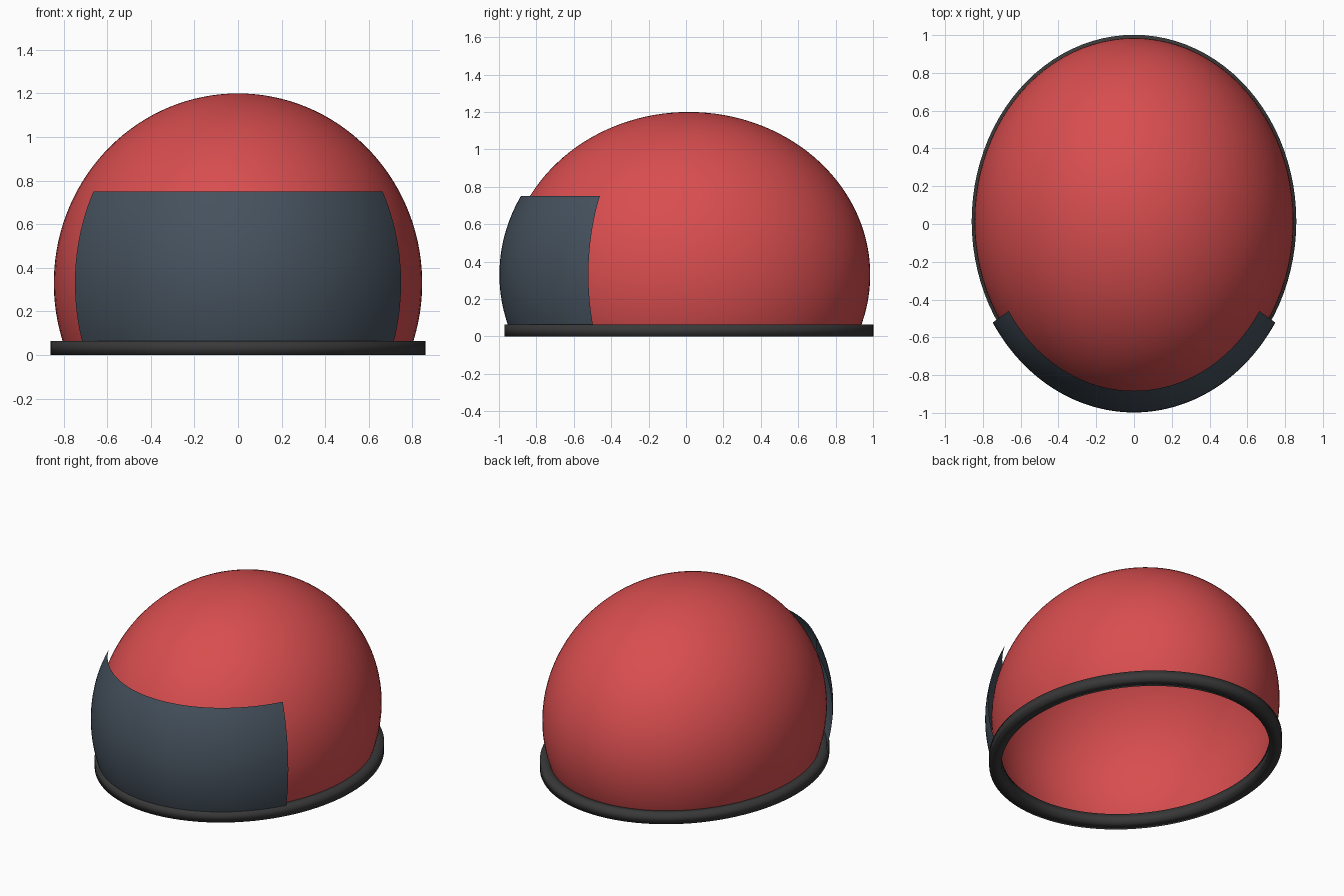
import bpy, bmesh, math

if "Cube" in bpy.data.objects:
    bpy.data.objects.remove(bpy.data.objects["Cube"])

CY, CZ = 0.015, 0.33            # shell centre
RX, RY, RZ = 0.845, 0.97, 0.87  # shell radii


def material(name, rgb):
    m = bpy.data.materials.new(name)
    m.diffuse_color = (*rgb, 1)
    m.use_nodes = True
    m.node_tree.nodes["Principled BSDF"].inputs["Base Color"].default_value = m.diffuse_color
    return m


def shell_patch(name, scale, z_low, z_high, a0, a1, cols, rows, mat):
    """Part of an ellipsoid between two heights and two bearings."""
    bm = bmesh.new()
    lat0 = math.asin((z_low - CZ) / (RZ * scale))
    lat1 = math.asin(min(1, (z_high - CZ) / (RZ * scale)))
    grid = []
    for r in range(rows + 1):
        t = lat0 + (lat1 - lat0) * r / rows
        row = []
        for c in range(cols + 1):
            a = a0 + (a1 - a0) * c / cols
            row.append(bm.verts.new((RX * scale * math.cos(t) * math.cos(a),
                                     CY + RY * scale * math.cos(t) * math.sin(a),
                                     CZ + RZ * scale * math.sin(t))))
        grid.append(row)
    for r in range(rows):
        for c in range(cols):
            bm.faces.new((grid[r][c], grid[r][c + 1], grid[r + 1][c + 1], grid[r + 1][c]))
    # Weld the seam and the pole
    bmesh.ops.remove_doubles(bm, verts=bm.verts, dist=1e-4)
    return finish(name, bm, mat)


def finish(name, bm, mat):
    for f in bm.faces:
        f.smooth = True
    me = bpy.data.meshes.new(name)
    bm.to_mesh(me)
    bm.free()
    me.materials.append(mat)
    ob = bpy.data.objects.new(name, me)
    bpy.context.collection.objects.link(ob)
    return ob


red = material("shell red", (0.69, 0.075, 0.078))
slate = material("visor slate", (0.06, 0.083, 0.11))
black = material("rim black", (0.04, 0.04, 0.04))

# Open domed shell
shell_patch("helmet_shell", 1.0, 0.03, CZ + RZ, 0, math.tau, 96, 40, red)

# Thin wraparound visor standing off the front of the shell
half = math.radians(58)
shell_patch("visor", 1.044, 0.04, 0.75, -math.pi / 2 - half, -math.pi / 2 + half, 48, 20, slate)

# Square-section band around the lower opening
bm = bmesh.new()
N = 96
section = ((0.93, 0), (1.017, 0), (1.017, 0.065), (0.93, 0.065))
rings = [[bm.verts.new((RX * s * math.cos(math.tau * i / N),
                        CY + RY * s * math.sin(math.tau * i / N), z)) for s, z in section]
         for i in range(N)]
for i in range(N):
    a, b = rings[i], rings[(i + 1) % N]
    for k in range(4):
        j = (k + 1) % 4
        bm.faces.new((a[k], b[k], b[j], a[j]))
bmesh.ops.recalc_face_normals(bm, faces=bm.faces)
finish("rim", bm, black)
